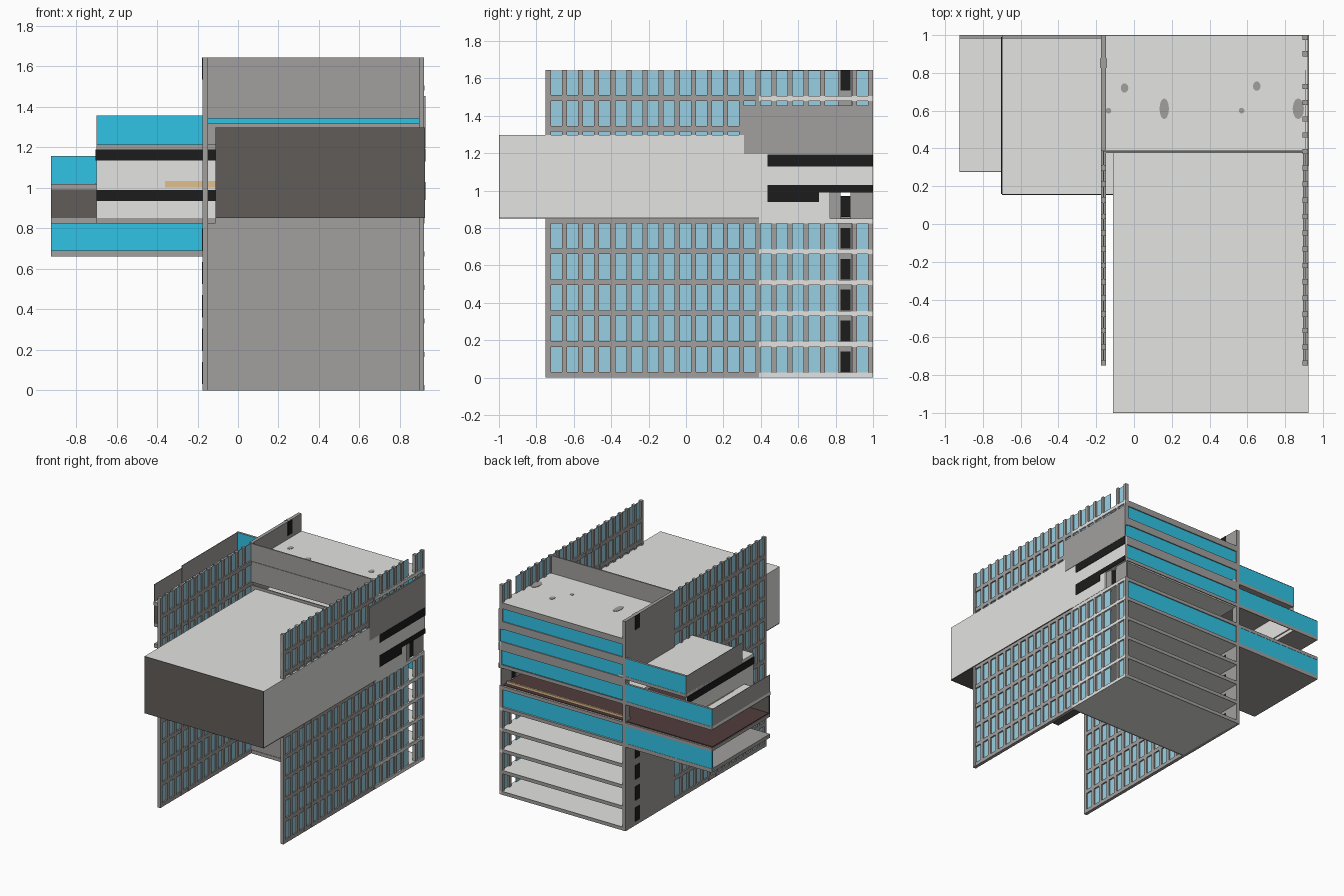
import bpy, bmesh, math

if "Cube" in bpy.data.objects:
    bpy.data.objects.remove(bpy.data.objects["Cube"])

def mat(name, r, g, b):
    m = bpy.data.materials.new(name)
    m.diffuse_color = (r, g, b, 1)
    m.use_nodes = True
    m.node_tree.nodes["Principled BSDF"].inputs["Base Color"].default_value = m.diffuse_color
    return m

LIGHT = mat("light_concrete", .77, .77, .755)
GREY = mat("grey_concrete", .36, .35, .34)
DARK = mat("dark_cladding", .12, .108, .1)
TEAL = mat("teal_glass", .03, .55, .79)
BLUE = mat("pale_blue_glass", .31, .63, .77)
BLACK = mat("black_window", .012, .012, .012)
BROWN = mat("brown_floor", .085, .045, .045)
TAN = mat("tan_wood", .75, .52, .27)

def boxes(name, m, items):
    """One object from a list of (x0, x1, y0, y1, z0, z1) blocks."""
    bm = bmesh.new()
    for x0, x1, y0, y1, z0, z1 in items:
        geo = bmesh.ops.create_cube(bm, size=1)
        for v in geo["verts"]:
            v.co = ((x0 + x1) / 2 + v.co.x * (x1 - x0),
                    (y0 + y1) / 2 + v.co.y * (y1 - y0),
                    (z0 + z1) / 2 + v.co.z * (z1 - z0))
    me = bpy.data.meshes.new(name)
    bm.to_mesh(me)
    bm.free()
    me.materials.append(m)
    ob = bpy.data.objects.new(name, me)
    bpy.context.collection.objects.link(ob)
    return ob

XL, XR, YF, YW, YB = -.175, .92, -.75, .39, 1.0   # tower limits
WX, WM = -.925, -.70                              # wing limits
STEP, SLAB = .165, .027
levels = [i * STEP for i in range(6)]

# Tower floor slabs with grey rear edges
boxes("floor_slabs", LIGHT, [(XL + .02, XR - .004, YW, YB - .006, z, z + SLAB) for z in levels + [1.48]])
boxes("slab_rear_edges", GREY, [(XL + .02, XR, YB - .006, YB, z, z + SLAB) for z in levels + [.993]])
boxes("upper_floor_slabs", LIGHT, [(XL + .02, XR - .01, YW, YB - .02, z, z + .025) for z in (.993, 1.19)])

# Inner walls closing the front of each storey, with slab lips between them
boxes("front_walls", GREY, [(XL + .02, XR - .01, YW - .01, YW, z0, z1) for z0, z1 in
                            ((0, .85), (1.20, 1.318), (1.343, 1.645))])
boxes("front_slab_lips", GREY, [(XL + .028, XR - .028, YW - .014, YW - .01, z, z + SLAB) for z in levels + [1.48]])

# Side lattices: mullions, floor bands and thin glazing
pitch, width = .0862, .027
mullions = [YF + i * pitch for i in range(21)]
door = (.815, .885)
for side, x0, x1 in (("left", XL, XL + .027), ("right", XR - .027, XR)):
    right = side == "right"
    spans = [(0, .85), (1.295, 1.645)] if right else [(0, 1.645)]
    yend = YB if right else YW
    bars = []
    for y in mullions:
        if y < yend - .02 and not (right and door[0] - .02 < y < door[1] - .03):
            bars += [(x0, x1, y, min(y + width, yend), a, b) for a, b in spans]
    if right:
        bars += [(x0, x1, YB - .015, YB, a, b) for a, b in spans]
    zs = levels + [1.315, 1.48] + ([] if right else [.99, 1.155])
    boxes(side + "_lattice_mullions", GREY, bars)
    boxes(side + "_lattice_bands", GREY, [(x0 + .001, x1 - .001, YF, YW, z, z + .03) for z in zs])
    xm = (x0 + x1) / 2
    pieces = [(YF, YW)] + ([(YW, door[0]), (door[1], YB)] if right else [])
    boxes(side + "_lattice_glass", BLUE, [(xm - .002, xm + .002, a, b, c, d - .004)
                                          for a, b in pieces for c, d in spans])
boxes("right_slab_edges", LIGHT, [(XR - .024, XR + .001, YW, YB, z, z + .025) for z in levels + [1.48]])

# Solid rear part of the left side wall with a black door per storey
boxes("left_side_wall", GREY, [(XL, XL + .027, YW, YB, 0, .85), (XL, XL + .027, YW, YB, 1.19, 1.645),
                               (XL, XL + .027, .95, YB, .85, 1.19)])
boxes("side_doors", BLACK, [(XL - .003, XL + .03, .825, .88, z + .03, z + .14) for z in levels[:5] + [1.505]])

# Cantilevered box: pale sides and roof, dark front and underside, open at the rear
BX = -.112
boxes("cantilever_sides", LIGHT, [(BX, BX + .02, -.997, YW, .857, 1.28), (XR - .015, XR + .003, -.997, YW, .857, 1.28),
                                  (BX, XR + .003, -.997, YW, 1.275, 1.297)])
boxes("cantilever_front", DARK, [(BX, XR + .003, -1, -.997, .85, 1.297)])
boxes("cantilever_underside", DARK, [(BX, XR + .003, -.997, YW, .85, .857)])

# Right side wall of the middle storeys, with window strips and hanging panel
boxes("right_middle_wall", LIGHT, [(XR - .015, XR + .003, YW, YB, .99, 1.2),
                                   (XR - .015, XR + .003, YW, .77, .85, .99)])
boxes("right_entry_frame", GREY, [(XR - .02, XR - .01, .77, .825, .85, .99), (XR - .02, XR - .01, .88, YB, .85, .99)])
boxes("right_window_strips", BLACK, [(XR, XR + .006, .435, YB, 1.13, 1.193), (XR, XR + .006, .435, YB, .99, 1.03),
                                     (XR, XR + .006, .435, .71, .94, .99), (XR - .018, XR - .012, .825, .88, .86, .97)])
boxes("right_hanging_panel", GREY, [(XR - .004, XR + .006, .31, YB, 1.195, 1.455)])

# Brown hall floor and tan woodwork
boxes("hall_floor", BROWN, [(XL, XR - .02, YW, .985, .85, .857), (WX + .005, XL, .29, .985, .85, .857)])
boxes("tan_woodwork", TAN, [(XL, XR - .03, .94, .955, .857, .875), (WM - .005, WM - .001, .41, .98, 1.0, 1.024)])
boxes("tan_bench", TAN, [(-.36, BX, .157, .162, 1.003, 1.035)])

# Left wing: floors, roofs and side parapets
boxes("wing_lower_floor", GREY, [(WX, XL, .28, YB, .66, .69)])
boxes("wing_roofs", LIGHT, [(WX, WM, .28, YB - .006, 1.0, 1.02), (WM, BX, .16, YB - .006, 1.195, 1.215)])
boxes("wing_soffits", GREY, [(WX, XL, .28, YB, .825, .85), (WM, BX, .16, .28, .825, .85),
                             (WX, WM, .28, YB, .993, 1.0), (WM, XL, .17, YB, 1.19, 1.195)])
boxes("wing_rear_edges", GREY, [(WX, XL, YB - .006, YB, .993, 1.02), (WM, XL, YB - .006, YB, 1.19, 1.215)])
boxes("wing_front_edges", GREY, [(WX, WM, .276, .28, .993, 1.02), (WM, BX, .156, .16, 1.19, 1.215)])
boxes("wing_side_panels", GREY, [(WX, WX + .004, .28, YB, .993, 1.155), (WM, WM + .004, .30, YB, 1.19, 1.355)])
boxes("wing_dark_wall", DARK, [(WX, WM, .28, .29, .85, .993)])
boxes("wing_pale_walls", LIGHT, [(WM, BX, .16, .17, .85, 1.19), (WM, WM + .01, .17, YB - .01, 1.022, 1.19),
                                 (WM, WM + .01, .17, .40, .85, 1.022)])
boxes("wing_window_strips", BLACK, [(WM, BX, .153, .16, .935, .99), (WM, BX, .153, .16, 1.135, 1.19),
                                    (WM - .004, WM, .16, YB - .01, 1.135, 1.19)])

# Teal glazing along the rear, crossed by grey spandrels and capped on the wing
boxes("rear_teal_glass", TEAL, [(XL + .027, XR - .005, .985, .992, a, b) for a, b in ((.69, .827), (1.02, 1.48))])
boxes("rear_spandrels", GREY, [(XL + .02, XR, .992, YB, a, b) for a, b in ((1.13, 1.2), (1.30, 1.36), (1.46, 1.507))])
wing_glass = [(WX, XL, .69, .825), (WX, XL, 1.02, 1.155), (WM, XL, 1.215, 1.355)]
boxes("wing_teal_glass", TEAL, [(a, b, .986, .998, c, d) for a, b, c, d in wing_glass])
boxes("wing_glass_caps", GREY, [(a, b, .982, YB, d, d + .002) for a, b, c, d in wing_glass[1:]])

# Small dark patches on the tower roof
for i, (x, y, rx, ry) in enumerate(((-.05, .72, .02, .025), (.16, .61, .025, .055), (.65, .73, .02, .025),
                                    (.57, .60, .015, .015), (.87, .61, .03, .055), (-.135, .60, .015, .015))):
    bpy.ops.mesh.primitive_cylinder_add(vertices=12, radius=1, depth=1, location=(x, y, 1.508))
    ob = bpy.context.object
    ob.name = f"roof_patch_{i}"
    ob.scale = (rx, ry, .004)
    ob.data.materials.append(GREY)
